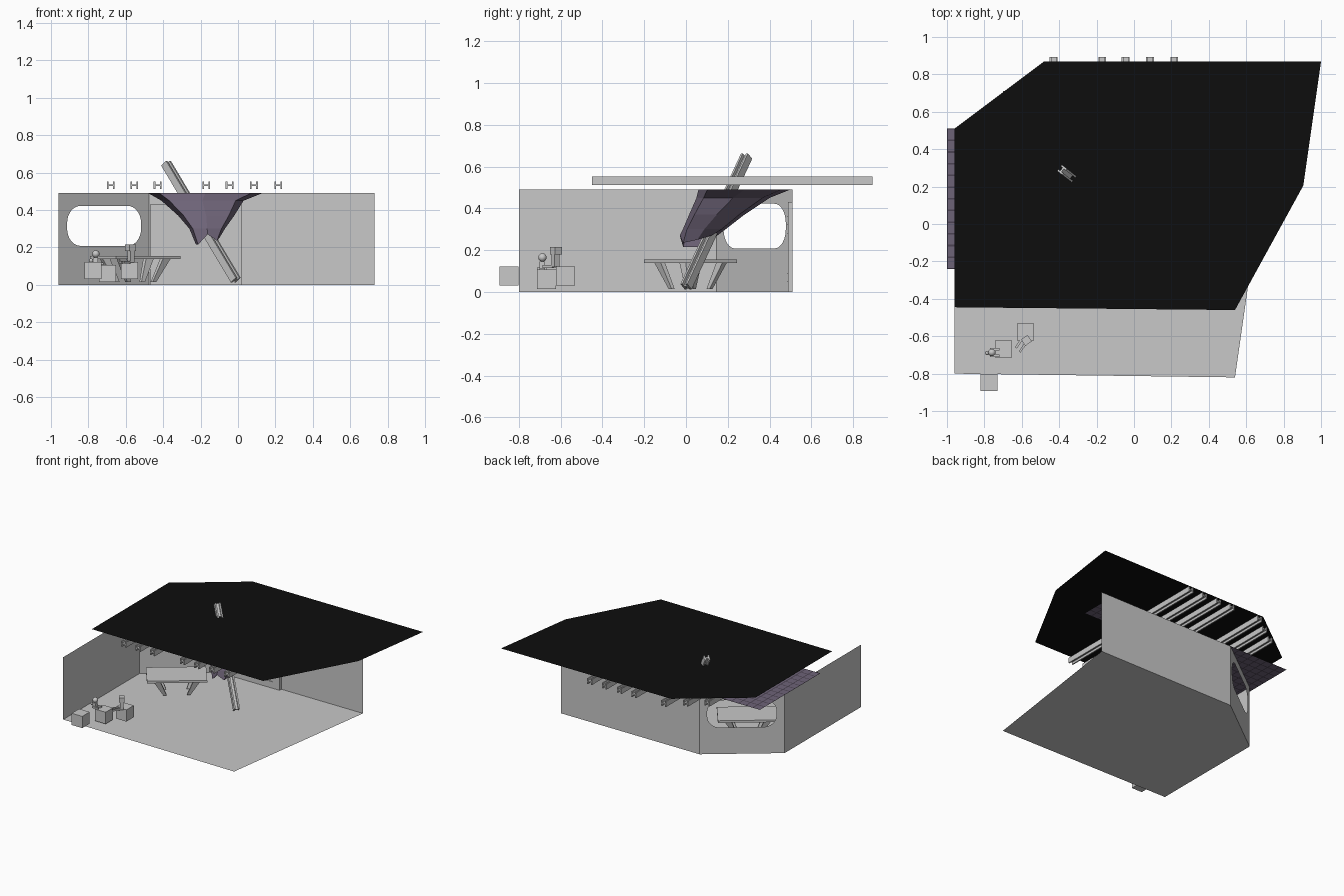
import bpy, bmesh, math
from mathutils import Vector, Matrix

if "Cube" in bpy.data.objects:
    bpy.data.objects.remove(bpy.data.objects["Cube"])


def material(name, rgb):
    m = bpy.data.materials.new(name)
    m.diffuse_color = (*rgb, 1)
    m.use_nodes = True
    m.node_tree.nodes["Principled BSDF"].inputs["Base Color"].default_value = m.diffuse_color
    return m


GREY = material("grey", (0.58, 0.58, 0.58))
BLACK = material("black", (0.004, 0.004, 0.004))
PURPLE = material("purple", (0.155, 0.125, 0.185))
DARK = material("dark purple", (0.07, 0.055, 0.085))


def finish(name, bm, *mats):
    me = bpy.data.meshes.new(name)
    bm.to_mesh(me)
    bm.free()
    ob = bpy.data.objects.new(name, me)
    bpy.context.collection.objects.link(ob)
    for m in mats:
        me.materials.append(m)
    return ob


def plane(name, pts, mat):
    bm = bmesh.new()
    bm.faces.new([bm.verts.new(p) for p in pts])
    return finish(name, bm, mat)


def box(name, lo, hi, mat=GREY, rot=0):
    lo, hi = Vector(lo), Vector(hi)
    bm = bmesh.new()
    bmesh.ops.create_cube(bm, size=1, matrix=Matrix.Translation((lo + hi) / 2)
                          @ Matrix.Rotation(rot, 4, 'Z')
                          @ Matrix.Diagonal((*(hi - lo), 1)))
    return finish(name, bm, mat)


def ball(name, loc, r):
    bm = bmesh.new()
    bmesh.ops.create_uvsphere(bm, u_segments=12, v_segments=8, radius=r,
                              matrix=Matrix.Translation(loc))
    for f in bm.faces:
        f.smooth = True
    return finish(name, bm, GREY)


def h_beam(name, a, b, s=0.042, t=0.009):
    """H-section girder from a to b, flanges upright."""
    a, b = Vector(a), Vector(b)
    d = (b - a).normalized()
    side = d.cross(Vector((0, 0, 1))).normalized()
    up = side.cross(d)
    h, w = s / 2, t / 2
    prof = [(-h, -h), (-h + t, -h), (-h + t, -w), (h - t, -w), (h - t, -h), (h, -h)]
    prof += [(-x, -y) for x, y in prof]
    bm = bmesh.new()
    r0, r1 = [[bm.verts.new(p + side * x + up * y) for x, y in prof] for p in (a, b)]
    n = len(prof)
    for i in range(n):
        j = (i + 1) % n
        bm.faces.new((r0[i], r0[j], r1[j], r1[i]))
    bm.faces.new(r0)
    bm.faces.new(r1)
    bmesh.ops.recalc_face_normals(bm, faces=bm.faces)
    return finish(name, bm, GREY)


# Floor and plain walls
H = 0.49
LF, RF, RB, LB, LM = (-.96, -.8), (.54, -.82), (.73, .51), (-.475, .51), (-.96, .145)
plane("floor", [(*p, 0) for p in (LF, RF, RB, LB, LM)], GREY)
plane("back_wall", [(*LB, 0), (*RB, 0), (*RB, H), (*LB, H)], GREY)
plane("left_wall", [(*LF, 0), (*LM, 0), (*LM, H), (*LF, H)], GREY)

# Diagonal wall with a rounded window opening
o = Vector((*LM, 0))
wall = Vector((*LB, 0)) - o
L = wall.length
u = wall / L
outer = [(0, 0), (L, 0), (L, H), (0, H)]
inner = []
for k, (cx, cz) in enumerate([(.463, .33), (.148, .33), (.148, .3), (.463, .3)]):
    for i in range(9):
        a = math.radians(k * 90 + i * 11.25)
        inner.append((cx + .09 * math.cos(a), cz + .092 * math.sin(a)))
bm = bmesh.new()
for loop in (outer, inner):
    vs = [bm.verts.new(o + u * x + Vector((0, 0, z))) for x, z in loop]
    for i, v in enumerate(vs):
        bm.edges.new((v, vs[(i + 1) % len(vs)]))
bmesh.ops.triangle_fill(bm, edges=bm.edges[:], use_beauty=True)
finish("window_wall", bm, GREY)

# Flat roof sheet and girders under it
plane("roof", [(x, y, .575) for x, y in ((-.96, -.445), (.54, -.46), (.905, .205),
                                        (1, .87), (-.48, .87), (-.96, .51))], BLACK)
for x, end in ((-.68, .71), (-.555, .8), (-.43, .893), (-.17, .893),
               (-.045, .893), (.085, .893), (.215, .893)):
    h_beam("roof_girder", (x, -.45, .532), (x, end, .532))

# Slanted column
h_beam("slanted_column", (-.012, .0, .025), (-.385, .29, .65), .042, .011)


# Funnel: octagonal rings narrowing round the column
def ring(x0, x1, y0, y1, z):
    pts = []
    for k in range(8):
        a = k * math.pi / 4
        g = 1.14 if k % 2 else 1
        pts.append(((x0 + x1) / 2 + (x1 - x0) / 2 * math.cos(a) * g,
                    (y0 + y1) / 2 + (y1 - y0) / 2 * math.sin(a) * g, z))
    return pts


top = ring(-.48, .13, .06, .5, H)
rings = [top, ring(-.41, .03, .05, .4, .45), ring(-.32, -.02, .015, .28, .37),
         ring(-.26, -.07, -.015, .19, .3)]
last = ring(-.225, -.1, -.03, .14, .24)
rings.append([(x, y, (.25, .27, .28, .25, .215, .215, .27, .235)[k])
              for k, (x, y, z) in enumerate(last)])
bm = bmesh.new()
vr = [[bm.verts.new(p) for p in r] for r in rings]
for a, b in zip(vr, vr[1:]):
    for i in range(8):
        j = (i + 1) % 8
        bm.faces.new((a[i], b[i], b[j], a[j]))
finish("ceiling_funnel", bm, PURPLE)


# Panelled ceiling, open where the funnel starts
def in_funnel(x, y):
    return all((q[0] - p[0]) * (y - p[1]) - (q[1] - p[1]) * (x - p[0]) > 0
               for p, q in zip(top, top[1:] + top[:1]))


NX, NY = 26, 12
sx, sy = 1.63 / NX, .75 / NY
bm = bmesh.new()
grid = [[bm.verts.new((-1 + i * sx, -.24 + j * sy, H)) for j in range(NY + 1)]
        for i in range(NX + 1)]
for i in range(NX):
    for j in range(NY):
        x, y = -1 + (i + .5) * sx, -.24 + (j + .5) * sy
        if in_funnel(x, y) or (x > .14 and y < .2):
            continue
        bm.faces.new((grid[i][j], grid[i + 1][j], grid[i + 1][j + 1], grid[i][j + 1]))
bmesh.ops.delete(bm, geom=[v for v in bm.verts if not v.link_faces], context='VERTS')
rims = bmesh.ops.inset_individual(bm, faces=bm.faces[:], thickness=.006)
for f in rims['faces']:
    f.material_index = 1
finish("ceiling_panels", bm, PURPLE, DARK)

# Shelf panel on the back wall
box("wall_panel", (-.47, .487, 0), (.02, .51, .43))
for z in (.36, .32, .28, .085, .05):
    box("panel_ledge", (-.43, .483, z), (-.04, .487, z + .003))

# Table parallel to the window wall, with inward-leaning tapered legs
tm = Matrix.Translation((-.55, .022, 0)) @ Matrix.Rotation(math.atan2(u.y, u.x), 4, 'Z')
top_ob = box("table_top", (-.215, -.117, .138), (.215, .117, .155))
top_ob.data.transform(tm)
for sxn in (-1, 1):
    for syn in (-1, 1):
        bm = bmesh.new()
        bmesh.ops.create_cube(bm, size=1)
        for v in bm.verts:
            hi = v.co.z > 0
            cx, cy, w, d = (.145, .075, .05, .026) if hi else (.085, .05, .024, .018)
            v.co = tm @ Vector((sxn * cx + v.co.x * w, syn * cy + v.co.y * d,
                                .138 if hi else .015))
        finish("table_leg", bm, GREY)

# Cube stools
for x, y, z in ((-.775, -.847, .03), (-.697, -.668, .015), (-.58, -.577, .03)):
    box("cube_stool", (x - .046, y - .046, z), (x + .046, y + .046, z + .092))

# Small seated figure with a round head
box("figure_a_body", (-.775, -.7, .11), (-.748, -.675, .145))
ball("figure_a_head", (-.76, -.687, .165), .02)
ball("figure_a_hand", (-.785, -.69, .13), .011)
for y in (-.705, -.67):
    box("figure_a_leg", (-.77, y - .006, .108), (-.72, y + .006, .12))

# Second figure with a blocky head
R = math.radians(35)
box("figure_b_body", (-.585, -.64, .12), (-.56, -.61, .18), rot=R)
box("figure_b_head", (-.596, -.643, .18), (-.554, -.602, .215), rot=R)
for dx, dy in ((-.008, .01), (.012, -.012)):
    box("figure_b_leg", (-.635 + dx, -.655 + dy, .115), (-.58 + dx, -.643 + dy, .128), rot=R + .35)
